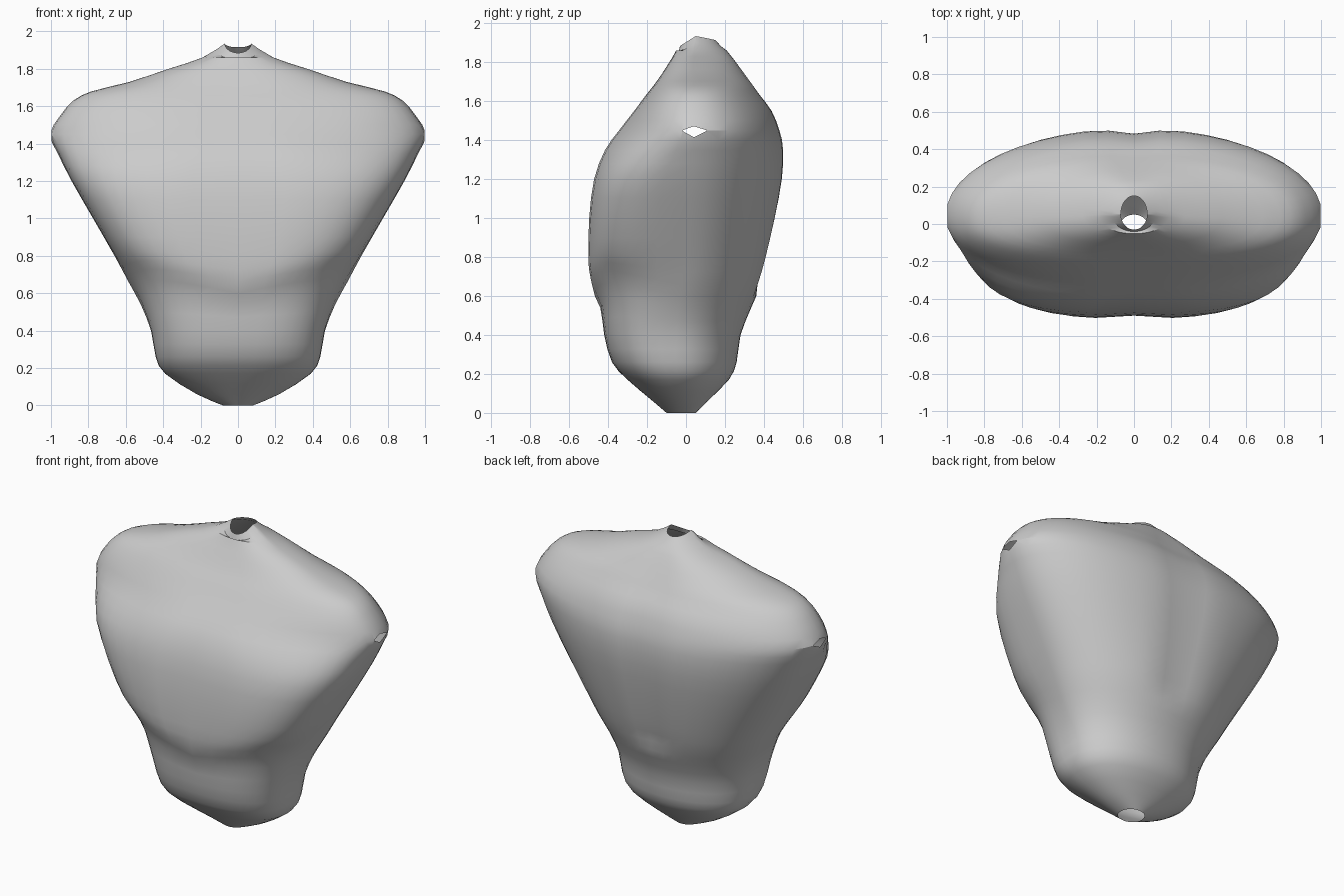
import bpy, bmesh, math

if "Cube" in bpy.data.objects:
    bpy.data.objects.remove(bpy.data.objects["Cube"])

# Torso cross-sections: height, half width, front y, back y, side-line y, front squareness
RINGS = [
    (0.00, 0.08, -0.10, 0.05, -0.03, 2.0),
    (0.06, 0.22, -0.17, 0.11, -0.03, 2.0),
    (0.17, 0.39, -0.30, 0.22, -0.04, 2.4),
    (0.26, 0.44, -0.38, 0.26, -0.05, 2.6),
    (0.40, 0.465, -0.42, 0.28, -0.05, 2.8),
    (0.54, 0.52, -0.44, 0.335, -0.04, 2.9),
    (0.66, 0.585, -0.495, 0.385, -0.02, 3.0),
    (0.80, 0.66, -0.505, 0.425, 0.00, 3.3),
    (1.00, 0.775, -0.50, 0.47, 0.02, 3.4),
    (1.20, 0.89, -0.475, 0.505, 0.03, 3.2),
    (1.35, 0.965, -0.42, 0.51, 0.04, 2.5),
    (1.45, 1.006, -0.35, 0.49, 0.04, 2.1),
    (1.55, 0.95, -0.27, 0.45, 0.04, 2.4),
    (1.63, 0.88, -0.21, 0.39, 0.04, 2.5),
    (1.68, 0.78, -0.17, 0.355, 0.04, 2.5),
    (1.73, 0.58, -0.135, 0.32, 0.04, 2.4),
    (1.80, 0.37, -0.09, 0.27, 0.04, 2.2),
    (1.86, 0.19, -0.055, 0.22, 0.05, 2.0),
    (1.935, 0.07, -0.03, 0.15, 0.05, 2.0),
]
SEGMENTS = 48


def spow(v, p):
    return math.copysign(abs(v) ** p, v)


def spline(a, b, c, d, t):
    return 0.5 * (2 * b + (c - a) * t + (2 * a - 5 * b + 4 * c - d) * t ** 2
                  + (3 * b - a - 3 * c + d) * t ** 3)


def midpoint_rings(rings):
    out = []
    last = len(rings) - 1
    for i in range(last):
        four = (rings[max(i - 1, 0)], rings[i], rings[i + 1], rings[min(i + 2, last)])
        out += [rings[i], tuple(spline(*v, 0.5) for v in zip(*four))]
    # keep the pointed arm ends unrounded by the spline
    return out + [rings[last]]


def section_point(ring, a):
    z, w, front, back, mid, square = ring
    c, s = math.cos(a), math.sin(a)
    n = square if s < 0 else 2.1
    depth = mid - front if s < 0 else back - mid
    x = w * spow(c, 2 / n)
    y = spow(s, 2 / n) * depth
    # breastbone and spine grooves
    groove = 0.03 if s < 0 else 0.06
    if 0.6 < z < 1.88:
        y *= 1 - groove * math.exp(-(x / 0.12) ** 2)
    forward = max(0.0, -y / depth)
    # lower rib edge rises to the sides, neck opening dips at the front
    dz = 0.2 * min(abs(x), 0.5) * math.exp(-((z - 0.62) / 0.15) ** 2) * forward
    if z > 1.9:
        dz -= 0.05 * forward + 0.02 * max(0.0, s)
    return x, mid + y, z + dz


# Loft the open shell
bm = bmesh.new()
loops = [[bm.verts.new(section_point(r, 2 * math.pi * k / SEGMENTS)) for k in range(SEGMENTS)]
         for r in midpoint_rings(RINGS)]
for lo, hi in zip(loops, loops[1:]):
    for k in range(SEGMENTS):
        j = (k + 1) % SEGMENTS
        bm.faces.new((lo[k], lo[j], hi[j], hi[k]))

# Slice small arm openings at both shoulder tips
for side in (1, -1):
    bmesh.ops.bisect_plane(bm, geom=bm.verts[:] + bm.edges[:] + bm.faces[:],
                           plane_co=(side * 0.997, 0, 0), plane_no=(side, 0, 0), clear_outer=True)

mesh = bpy.data.meshes.new("torso_shell")
bm.to_mesh(mesh)
bm.free()
torso = bpy.data.objects.new("torso_shell", mesh)
bpy.context.collection.objects.link(torso)

bpy.context.view_layer.objects.active = torso
torso.select_set(True)
bpy.ops.object.shade_smooth_by_angle(angle=math.radians(25))
